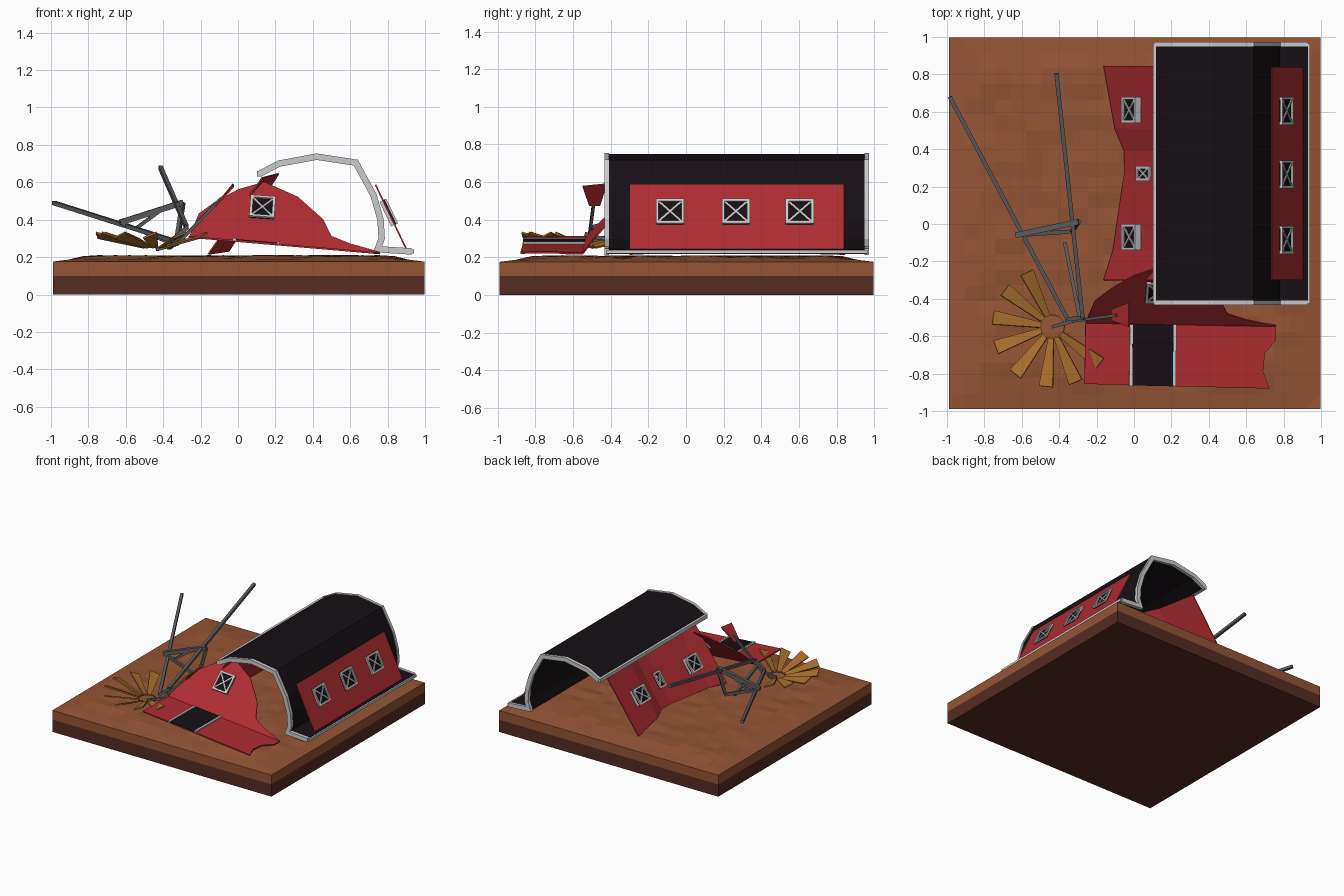
import bpy, bmesh, math, random
from mathutils import Vector, Matrix

if "Cube" in bpy.data.objects:
    bpy.data.objects.remove(bpy.data.objects["Cube"])

random.seed(4)
MATS = {}
COLORS = dict(red=(.42, .025, .03), dark_red=(.2, .012, .015), black=(.008, .005, .007),
              white=(.8, .8, .8), steel=(.11, .11, .115), wood=(.38, .15, .025),
              soil=(.3, .09, .035), subsoil=(.09, .025, .018))


def mat(key):
    if key not in MATS:
        MATS[key] = bpy.data.materials.new(key)
        MATS[key].diffuse_color = (*COLORS[key], 1)
    return MATS[key]


def mesh(name, verts, faces, color, thick=0):
    me = bpy.data.meshes.new(name)
    me.from_pydata([tuple(v) for v in verts], [], faces)
    me.materials.append(mat(color))
    ob = bpy.data.objects.new(name, me)
    bpy.context.collection.objects.link(ob)
    if thick:
        m = ob.modifiers.new("thickness", 'SOLIDIFY')
        m.thickness, m.offset, m.use_even_offset = thick, 0, True
    return ob


def poly(name, verts, color, thick):
    return mesh(name, verts, [list(range(len(verts)))], color, thick)


def box(name, center, axes, size, color):
    u, v, n = [Vector(a).normalized() for a in axes]
    bm = bmesh.new()
    rot = Matrix((u, v, n)).transposed().to_4x4()
    bmesh.ops.create_cube(bm, size=1, matrix=Matrix.Translation(center) @ rot @ Matrix.Diagonal((*size, 1)))
    ob = mesh(name, [], [], color)
    bm.to_mesh(ob.data)
    bm.free()
    return ob


def beam(name, a, b, t, color="steel"):
    a, b = Vector(a), Vector(b)
    d = (b - a).normalized()
    side = d.cross(Vector((0, 0, 1))).normalized()
    return box(name, (a + b) / 2, (d, side, d.cross(side)), ((b - a).length, t, t), color)


def sweep(name, profile, y0, y1, color, thick):
    k = len(profile)
    vs = [(x, y, z) for y in (y0, y1) for x, z in profile]
    return mesh(name, vs, [(i, i + 1, k + i + 1, k + i) for i in range(k - 1)], color, thick)


def window(name, c, u, v, w, h, depth=.035):
    """Framed pane with crossed bars, facing u x v."""
    c, u, v = Vector(c), Vector(u).normalized(), Vector(v).normalized()
    n = u.cross(v).normalized()
    v = n.cross(u)
    f = .015
    box(name + "_pane", c + n * depth * .3, (u, v, n), (w, h, depth * .4), "black")
    for s in (-1, 1):
        box(name + "_jamb", c + u * s * (w - f) / 2, (u, v, n), (f, h, depth * 2), "white")
        box(name + "_rail", c + v * s * (h - f) / 2, (u, v, n), (w, f, depth * 2), "white")
        d = (u * w + v * h * s).normalized()
        box(name + "_bar", c + n * depth * .6, (d, n.cross(d), n),
            (math.hypot(w, h) - .04, .01, depth * .5), "white")


XYZ = ((1, 0, 0), (0, 1, 0), (0, 0, 1))

# Ground slab with gently raised, bumpy top
box("subsoil", (.003, .003, .05), XYZ, (1.986, 1.986, .1), "subsoil")
box("topsoil", (.003, .003, .138), XYZ, (1.986, 1.986, .076), "soil")
N = 24
gv = []
for j in range(N + 1):
    for i in range(N + 1):
        edge = min(i, j, N - i, N - j) * 1.986 / N
        z = .176 + .025 * min(1, edge / .2) + (random.uniform(-.007, .01) if edge > .1 else 0)
        gv.append((-.99 + 1.986 * i / N, -.99 + 1.986 * j / N, z))
W = N + 1
mesh("ground_surface", gv, [(j * W + i, j * W + i + 1, (j + 1) * W + i + 1, (j + 1) * W + i)
                            for j in range(N) for i in range(N)], "soil")

# Fallen barrel roof with white edging
roof = [(.115, .645), (.22, .70), (.42, .737), (.63, .705), (.725, .53), (.762, .40),
        (.768, .30), (.747, .242), (.93, .23)]
sweep("roof", roof, -.42, .965, "black", .024)
for nm, y in (("front", -.42), ("back", .96)):
    sweep("roof_trim_" + nm, roof, y - .012, y + .012, "white", .034)
box("roof_trim_left", (.112, .27, .645), XYZ, (.022, 1.39, .03), "white")
box("roof_trim_right", (.917, .27, .23), XYZ, (.05, 1.39, .02), "white")

# Right wall leaning on the roof
poly("right_wall", [(.735, -.3, .587), (.735, .84, .587), (.91, .84, .222), (.91, -.3, .222)], "red", .008)
for y in (-.085, .265, .605):
    window("right_window", (.806, y, .438), (0, 1, 0), (-.175, 0, .365), .15, .145, .02)

# Left wall, buckled inward at the middle
ys = [-.3, -.14, .27, .39, .51, .845]
buckle = [0, .05, .11, .11, .06, 0]
bottom = [(-.16 + b, y, .215 + b * .15) for y, b in zip(ys, buckle)]
top = [(.13 + b * .8, y, .625 + b * .2) for y, b in zip(ys, buckle)]
k = len(ys)
mesh("left_wall", bottom + top, [(i, k + i, k + i + 1, i + 1) for i in range(k - 1)], "red", .008)
for y, x, w in ((-.07, -.015, .14), (.27, .06, .08), (.61, -.015, .14)):
    window("left_window", (x, y, .425 if w > .1 else .40), (0, -1, 0), (.28, 0, .41), w, .13, .02)


# Front wall snapped in two along a sloping fold line
def fold_z(x):
    return .308 - .088 * (x + .26) / 1.02


def fold_y(x):
    return -.53 - .018 * (x + .26)


def gable(x, z):
    return (x, fold_y(x) + (z - fold_z(x)) * .95, z)


def lower(x, y, up=0):
    return (x, y, fold_z(x) + up)


outline = [(-.26, .31), (-.21, .43), (-.12, .495), (0, .56), (.14, .60), (.32, .52),
           (.455, .40), (.50, .31), (.60, .27), (.76, .225)]
poly("gable_wall", [gable(x, z) for x, z in outline] + [lower(.76, fold_y(.76)), lower(-.26, fold_y(-.26))],
     "red", .008)
uu = Vector(gable(.2, .455)) - Vector(gable(.06, .465))
vv = Vector(gable(.14, .53)) - Vector(gable(.13, .40))
window("gable_window", gable(.13, .46), uu, vv, .135, .155, .02)
poly("lower_front_wall", [lower(x, y) for x, y in
     [(-.26, -.53), (-.265, -.855), (.725, -.88), (.69, -.79), (.70, -.69), (.76, -.62), (.76, -.548)]],
     "red", .01)
poly("doorway", [lower(x, y, .007) for x, y in [(-.005, -.535), (-.01, -.863), (.21, -.868), (.215, -.54)]],
     "black", .006)
for x in (-.014, .219):
    poly("door_trim", [lower(a, y, .009) for a, y in
         [(x - .008, -.537), (x - .012, -.865), (x + .004, -.865), (x + .008, -.537)]], "white", .014)

# Toppled windmill tower: two long legs, a broken one, triangular brace
apex = Vector((-.31, -.52, .30))
beam("tower_leg_left", (-.985, .68, .49), (-.355, -.51, .29), .022)
beam("tower_leg_right", (-.415, .805, .68), (-.275, -.5, .36), .022)
beam("tower_leg_broken", (-.37, -.1, .25), (-.29, -.5, .31), .02)
brace = [Vector(p) for p in ((-.63, -.06, .385), (-.295, .012, .492), (-.33, -.04, .265))]
for i in range(3):
    beam("tower_brace", brace[i], brace[(i + 1) % 3], .03 if i == 0 else .022)
beam("tower_brace_inner", (-.55, -.045, .35), (-.40, -.01, .46), .018)
beam("tower_cap", (-.36, -.51, .285), (-.27, -.5, .36), .022)

# Wind wheel: dished fan of pitched blades with a hub ring
hub = Vector((-.437, -.55, .24))
for deg in (115, 142, 171, 200, 232, 264, 293, 322):
    a = math.radians(deg)
    r = Vector((math.cos(a), math.sin(a), .24)).normalized()
    t = Vector((-math.sin(a), math.cos(a), .4)).normalized()
    poly("wheel_blade", [hub + r * .068 - t * .016, hub + r * .33 - t * .04,
                         hub + r * .33 + t * .04, hub + r * .068 + t * .016], "wood", .01)
for i in range(12):
    p, q = [hub + Vector((math.cos(s), math.sin(s), .2)) * .066
            for s in (i * math.pi / 6, (i + 1) * math.pi / 6)]
    beam("wheel_ring", p, q, .007, "wood")

# Tail rod and vane
beam("wheel_axle", hub, (-.33, -.52, .27), .018)
beam("tail_rod", (-.33, -.52, .265), (-.09, -.487, .515), .016)
poly("tail_vane", [(-.025, -.55, .577), (-.025, -.42, .59), (-.12, -.457, .475), (-.12, -.515, .475)], "red", .01)

for m in bpy.data.materials:
    if m.users and not m.is_grease_pencil:
        m.use_nodes = True
        m.node_tree.nodes["Principled BSDF"].inputs["Base Color"].default_value = m.diffuse_color
